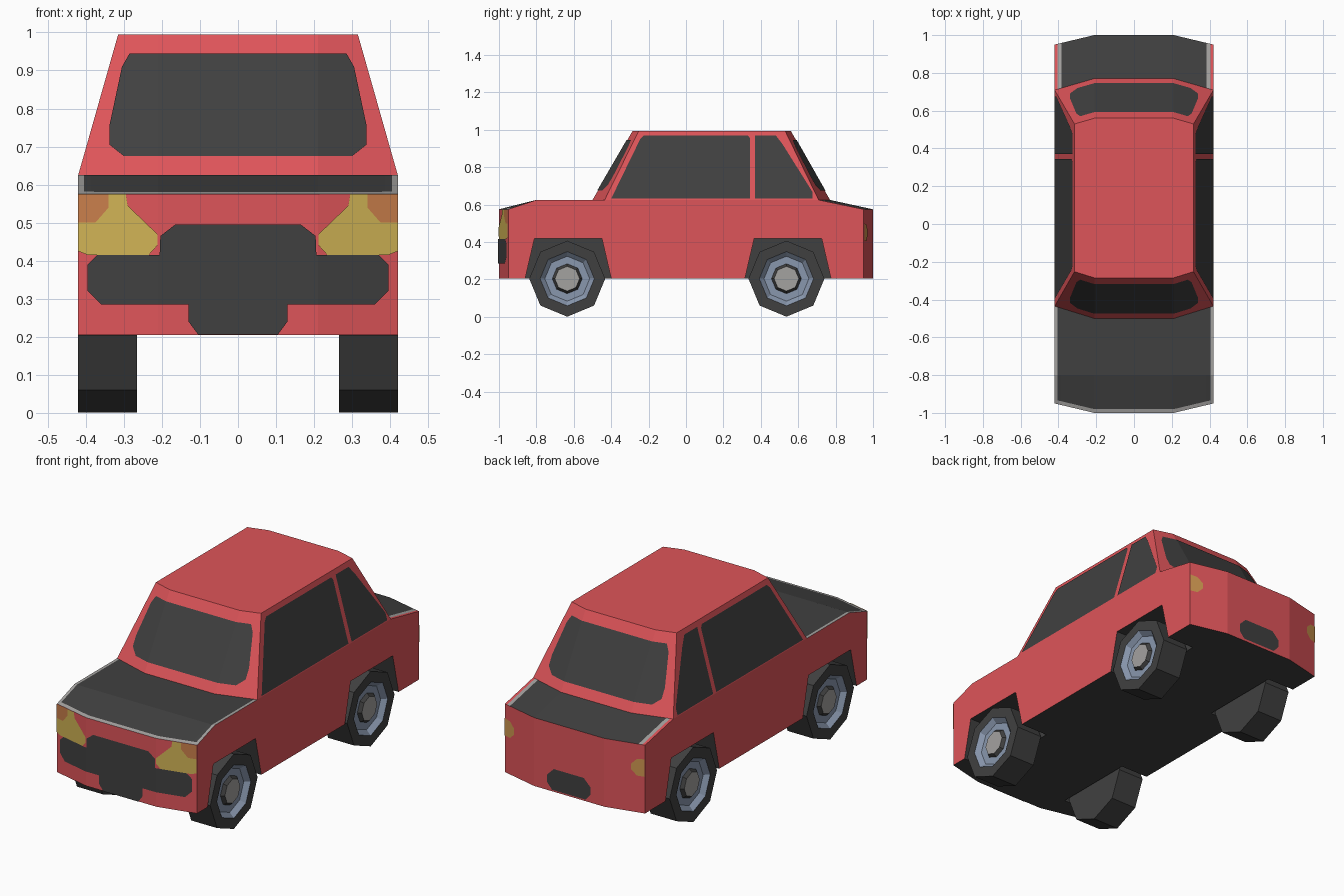
import bpy, bmesh, math
from mathutils import Vector

if "Cube" in bpy.data.objects:
    bpy.data.objects.remove(bpy.data.objects["Cube"])


def material(name, rgb):
    m = bpy.data.materials.new(name)
    m.diffuse_color = (*rgb, 1)
    m.use_nodes = True
    m.node_tree.nodes["Principled BSDF"].inputs["Base Color"].default_value = m.diffuse_color
    return m


RED = material("red paint", (0.73, 0.089, 0.10))
DARK = material("dark trim", (0.051, 0.051, 0.051))
GREY = material("light grey", (0.37, 0.36, 0.35))
YELLOW = material("headlight yellow", (0.63, 0.45, 0.09))
ORANGE = material("indicator orange", (0.58, 0.21, 0.07))
AMBER = material("rear light amber", (0.62, 0.31, 0.08))
RIM = material("rim blue grey", (0.25, 0.31, 0.42))

CREASE = 0.21          # front, rear and glass all fold at this x
BELT, ROOF = 0.625, 0.995


def finish(name, bm, mats, recalc=True):
    if recalc:
        bmesh.ops.recalc_face_normals(bm, faces=bm.faces)
    me = bpy.data.meshes.new(name)
    bm.to_mesh(me)
    bm.free()
    for m in mats:
        me.materials.append(m)
    ob = bpy.data.objects.new(name, me)
    bpy.context.collection.objects.link(ob)
    return ob


def side(x):
    return max(0.0, abs(x) - CREASE)


# Surface rules: y of each folded panel
def front_y(x): return -1 + 0.238 * side(x)
def rear_y(x): return 1 - 0.238 * side(x)
def shield_y(x, z): return -0.5 + (z - BELT) * 0.215 / 0.37 + 0.31 * side(x)
def back_glass_y(x, z): return 0.77 - (z - BELT) * 0.21 / 0.37 - 0.29 * side(x)
def cabin_x(z): return 0.42 - (z - BELT) * 0.105 / 0.37


# Lower body: profiles lofted across x
def profile(x):
    f, r = front_y(x), rear_y(x)
    t = 0.02 / (-0.8 - f)
    return [(f, 0.205), (f, 0.575), (f + 0.02, 0.575 + 0.05 * t), (-0.8, BELT),
            (shield_y(x, BELT), BELT), (back_glass_y(x, BELT), BELT),
            (r, 0.575), (r, 0.205)]


def body_colour(row, x):
    x = abs(x)
    if row == 7:                                   # underside
        return 1
    if row == 1:                                   # trim along the bonnet nose
        return 2
    if row in (2, 3):                              # bonnet
        return 1 if x < 0.405 else 2
    if row == 5:                                   # boot lid
        return 1 if x < 0.385 else 2 if x < 0.405 else 0
    return 0


half = [0.21, 0.385, 0.405, 0.42]
xs = [-x for x in reversed(half)] + half
bm = bmesh.new()
cols = [[bm.verts.new((x, y, z)) for y, z in profile(x)] for x in xs]
for i in range(len(xs) - 1):
    a, b = cols[i], cols[i + 1]
    for k in range(8):
        n = (k + 1) % 8
        fc = bm.faces.new((a[k], a[n], b[n], b[k]))
        fc.material_index = body_colour(k, (xs[i] + xs[i + 1]) / 2)
bm.faces.new(cols[0])
bm.faces.new(cols[-1])
body = finish("body", bm, [RED, DARK, GREY])

# Wheel arch cutters
bm = bmesh.new()
for yc in (-0.63, 0.545):
    for s in (-1, 1):
        outline = [(-0.255, 0.1), (-0.23, 0.205), (-0.18, 0.42),
                   (0.18, 0.42), (0.23, 0.205), (0.255, 0.1)]
        inner = [bm.verts.new((s * 0.255, yc + y, z)) for y, z in outline]
        outer = [bm.verts.new((s * 0.5, yc + y, z)) for y, z in outline]
        bm.faces.new(inner)
        bm.faces.new(outer)
        for k in range(6):
            n = (k + 1) % 6
            bm.faces.new((inner[k], inner[n], outer[n], outer[k]))
for fc in bm.faces:
    fc.material_index = 1
cutter = finish("arch_cutter", bm, [RED, DARK, GREY])
cutter.hide_render = True
cutter.hide_viewport = True
mod = body.modifiers.new("arches", 'BOOLEAN')
mod.operation = 'DIFFERENCE'
mod.solver = 'EXACT'
mod.object = cutter

# Cabin
bm = bmesh.new()
loops = []
for z in (BELT, ROOF):
    w = cabin_x(z)
    xl = [-w, -CREASE, CREASE, w]
    pts = [(x, shield_y(x, z), z) for x in xl]
    pts += [(x, back_glass_y(x, z), z) for x in reversed(xl)]
    loops.append([bm.verts.new(p) for p in pts])
low, top = loops
bm.faces.new(low)
bm.faces.new(top)
for k in range(8):
    n = (k + 1) % 8
    bm.faces.new((low[k], low[n], top[n], top[k]))
finish("cabin", bm, [RED])


# Thin painted plates: flat outlines folded onto the panels
def plate(name, outlines, mat, place):
    bm = bmesh.new()
    for o in outlines:
        bm.faces.new([bm.verts.new((u, v, 0)) for u, v in o])
    if place not in (on_right, on_left):
        for c in (-CREASE, CREASE):
            bmesh.ops.bisect_plane(bm, geom=bm.verts[:] + bm.edges[:] + bm.faces[:],
                                   plane_co=(c, 0, 0), plane_no=(1, 0, 0))
    bmesh.ops.triangulate(bm, faces=bm.faces[:])
    for v in bm.verts:
        v.co = place(v.co.x, v.co.y)
    bm.normal_update()
    for fc in bm.faces:
        if fc.normal.dot(fc.calc_center_median() - Vector((0, 0, 0.5))) < 0:
            fc.normal_flip()
    finish(name, bm, [mat], recalc=False)


GAP = 0.004
def on_front(x, z): return (x, front_y(x) - GAP, z)
def on_rear(x, z): return (x, rear_y(x) + GAP, z)
def on_shield(x, z): return (x, shield_y(x, z) - GAP, z)
def on_back_glass(x, z): return (x, back_glass_y(x, z) + GAP, z)
def on_right(y, z): return (cabin_x(z) + GAP, y, z)
def on_left(y, z): return (-cabin_x(z) - GAP, y, z)


def flip(o):
    return [(-x, z) for x, z in reversed(o)]


def whole(o):           # one outline from its right half
    return [o + flip(o)]


def pair(o):            # the outline and its mirror image
    return [o, flip(o)]


# Glass
glass = [(0.285, 0.945), (0.305, 0.91), (0.338, 0.755), (0.338, 0.705), (0.30, 0.675)]
plate("windscreen", whole(glass), DARK, on_shield)
plate("rear_window", whole(glass), DARK, on_back_glass)
front_win = [(-0.40, 0.632), (-0.245, 0.95), (-0.225, 0.97), (0.33, 0.97),
             (0.343, 0.955), (0.343, 0.632)]
rear_win = [(0.37, 0.632), (0.37, 0.97), (0.48, 0.97), (0.515, 0.925),
            (0.675, 0.67), (0.675, 0.632)]
for tag, place in (("right", on_right), ("left", on_left)):
    plate(tag + "_side_windows", [front_win, rear_win], DARK, place)

# Grille, lamps and rear plate recess
plate("grille", whole([(0.165, 0.495), (0.204, 0.465), (0.206, 0.415), (0.37, 0.415),
                       (0.395, 0.39), (0.395, 0.32), (0.36, 0.285), (0.13, 0.285),
                       (0.13, 0.24), (0.105, 0.206)]), DARK, on_front)
plate("headlights", pair([(0.212, 0.47), (0.29, 0.545), (0.295, 0.575), (0.34, 0.575),
                          (0.34, 0.54), (0.375, 0.50), (0.42, 0.50), (0.42, 0.425),
                          (0.395, 0.415), (0.235, 0.415), (0.212, 0.44)]), YELLOW, on_front)
plate("front_indicators", pair([(0.34, 0.575), (0.42, 0.575), (0.42, 0.50),
                                (0.375, 0.50), (0.34, 0.54)]), ORANGE, on_front)
plate("rear_lights", pair([(0.42, 0.50), (0.38, 0.495), (0.35, 0.465), (0.35, 0.435),
                           (0.38, 0.405), (0.42, 0.405)]), AMBER, on_rear)
plate("rear_plate_recess", whole([(0.09, 0.33), (0.13, 0.29), (0.13, 0.25), (0.10, 0.215)]),
      DARK, on_rear)


# Wheels: eight-sided turned profile of (x, radius, colour of next band)
RINGS = [(0.265, 0.203, 0), (0.42, 0.203, 0), (0.42, 0.145, 1), (0.395, 0.12, 1),
         (0.395, 0.08, 0), (0.412, 0.066, 2)]


def wheel(name, s, yc):
    bm = bmesh.new()
    rings = []
    for x, r, _ in RINGS:
        rings.append([bm.verts.new((s * x, yc + r * math.sin(k * math.pi / 4),
                                    0.204 + r * math.cos(k * math.pi / 4))) for k in range(8)])
    bm.faces.new(rings[0])
    bm.faces.new(rings[-1]).material_index = 2
    for i in range(len(rings) - 1):
        a, b = rings[i], rings[i + 1]
        for k in range(8):
            n = (k + 1) % 8
            bm.faces.new((a[k], a[n], b[n], b[k])).material_index = RINGS[i][2]
    finish(name, bm, [DARK, RIM, GREY])


for end, yc in (("front", -0.635), ("rear", 0.537)):
    for tag, s in (("right", 1), ("left", -1)):
        wheel(f"{end}_{tag}_wheel", s, yc)
